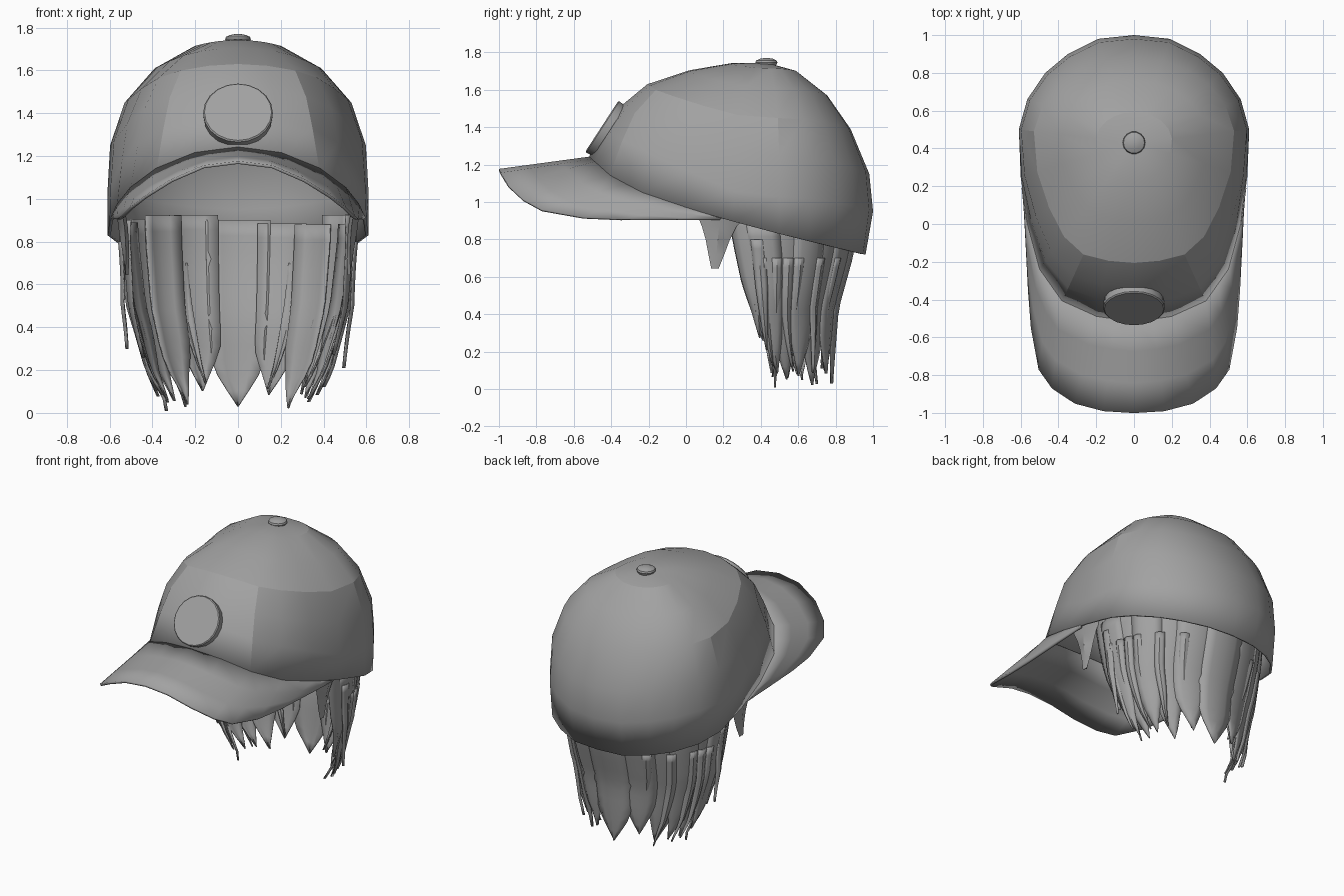
import bpy, bmesh, math, random
from mathutils import Vector

if "Cube" in bpy.data.objects:
    bpy.data.objects.remove(bpy.data.objects["Cube"])

random.seed(4)
GREY = bpy.data.materials.new("plain grey")
GREY.diffuse_color = (0.36, 0.36, 0.36, 1)
GREY.use_nodes = True
GREY.node_tree.nodes["Principled BSDF"].inputs["Base Color"].default_value = GREY.diffuse_color


def interp(x, pts):
    """Piecewise linear lookup in a list of (x, value)."""
    if x <= pts[0][0]:
        return pts[0][1]
    for (a, va), (b, vb) in zip(pts, pts[1:]):
        if x <= b:
            return va + (vb - va) * (x - a) / (b - a)
    return pts[-1][1]


def make(name, verts, faces, thick=0.0, offset=-1, angle=30):
    me = bpy.data.meshes.new(name)
    me.from_pydata([tuple(v) for v in verts], [], faces)
    bm = bmesh.new()
    bm.from_mesh(me)
    bmesh.ops.remove_doubles(bm, verts=bm.verts, dist=1e-5)
    bmesh.ops.recalc_face_normals(bm, faces=bm.faces)
    bm.to_mesh(me)
    bm.free()
    me.materials.append(GREY)
    ob = bpy.data.objects.new(name, me)
    bpy.context.collection.objects.link(ob)
    if thick:
        mod = ob.modifiers.new("thickness", 'SOLIDIFY')
        mod.thickness, mod.offset = thick, offset
    bpy.ops.object.select_all(action='DESELECT')
    ob.select_set(True)
    bpy.context.view_layer.objects.active = ob
    bpy.ops.object.shade_smooth_by_angle(angle=math.radians(angle))
    return ob


def grid(rows, closed=False):
    """Vertices and quads of a list of equally long rows."""
    n = len(rows[0])
    verts = [p for r in rows for p in r]
    faces = [(i * n + j, i * n + (j + 1) % n, (i + 1) * n + (j + 1) % n, (i + 1) * n + j)
             for i in range(len(rows) - 1) for j in range(n if closed else n - 1)]
    return verts, faces


# Cap crown: footprint, rim height and three profiles blended round the pole
POLE = Vector((0, 0.43, 1.745))
HALF = [(0, -.52), (.2, -.49), (.38, -.41), (.5, -.24), (.565, 0), (.6, .25),
        (.61, .5), (.565, .66), (.47, .8), (.35, .9), (.19, .98), (0, 1.0)]
RIM = [(-.52, 1.24), (-.49, 1.215), (-.41, 1.14), (-.24, 1.05), (0, .97),
       (.2, .91), (.5, .83), (.95, .72)]
FRONT = [(1, 1.24), (.9, 1.39), (.81, 1.52), (.67, 1.63), (.43, 1.705), (.2, 1.742)]
SIDE = [(1, .83), (1, 1.03), (.98, 1.25), (.87, 1.45), (.64, 1.61), (.33, 1.715)]
BACK = [(.93, .72), (1, .95), (.965, 1.15), (.79, 1.39), (.57, 1.57), (.28, 1.70)]
outline = HALF + [(-x, y) for x, y in HALF[-2:0:-1]]
rows = []
for k in range(6):
    row = []
    for x, y in outline:
        c = (0.43 - y) / math.hypot(x, y - 0.43)
        wf, wb = max(c, 0) ** 2, max(-c, 0) ** 2
        ws = 1 - wf - wb
        f, z = (wf * FRONT[k][i] + ws * SIDE[k][i] + wb * BACK[k][i] for i in (0, 1))
        px, py = x * f, 0.43 + (y - 0.43) * f
        row.append((px, py, interp(py, RIM) if k == 0 else z))
    rows.append(row)
verts, faces = grid(rows, closed=True)
verts.append(POLE)
n, base = len(outline), 5 * len(outline)
faces += [(base + j, base + (j + 1) % n, len(verts) - 1) for j in range(n)]
make("cap_crown", verts, faces, thick=0.015, angle=20)

# Curved brim between the rim and the outer edge
INNER = [(0, -.515), (.1, -.5), (.2, -.485), (.38, -.405), (.44, -.32), (.5, -.235),
         (.562, 0), (.575, .1), (.588, .19)]
OUTER = [(0, -1, 1.17), (.16, -.99, 1.15), (.31, -.95, 1.085), (.43, -.87, 1.01),
         (.5, -.77, .955), (.54, -.55, .915), (.555, -.35, .905), (.57, -.05, .905),
         (.58, .18, .905)]
inner = [Vector((x, y, interp(y, RIM))) for x, y in INNER]
outer = [Vector(p) for p in OUTER]


def mirrored(pts):
    return [Vector((-p.x, p.y, p.z)) for p in pts[:0:-1]] + pts


brim_rows = [mirrored([a.lerp(b, t) for a, b in zip(inner, outer)]) for t in (0, .33, .67, 1)]
make("brim", *grid(brim_rows), thick=0.014, offset=0)

# Lathed details: round front badge and top button


def lathe(name, profile, steps, centre, tilt=0.0):
    prof_rows = [[(r * math.cos(2 * math.pi * j / steps), r * math.sin(2 * math.pi * j / steps), z)
                  for j in range(steps)] for r, z in profile]
    v, f = grid(prof_rows, closed=True)
    f += [tuple(range(steps)), tuple(range(len(v) - steps, len(v)))]
    ob = make(name, v, f)
    ob.location, ob.rotation_euler = centre, (tilt, 0, 0)


lathe("badge", [(.16, -.03), (.163, .012), (.157, .018)], 20, (0, -.435, 1.395), math.radians(57))
lathe("button", [(.05, -.02), (.06, .004), (.056, .015), (.035, .024), (.012, .028)], 14,
      (0, .43, 1.742))

# Hair: strands hanging on a tapering half ellipse behind the neck
RX = [(.05, .37), (.2, .44), (.5, .52), (.8, .55), (.95, .555)]
RY = [(.05, .38), (.43, .41), (.72, .49), (.95, .525)]


def hair_point(az, z, out=0.0):
    a = math.radians(az)
    return Vector(((interp(z, RX) + out) * math.sin(a),
                   0.4 + (interp(z, RY) + out) * math.cos(a), z))


def strand(name, az, width, top, tip, drift=0.0, out=0.0, flare=0.0, taper=.7, bend=0.0):
    lines = []
    for i in range(13):
        t = i / 12
        z = top + (tip - top) * t
        s = max(0, (t - taper) / (1 - taper))
        w = width * (1 - s ** 1.4) + .3
        mid = az + drift * t + bend * s * s
        lines.append([hair_point(mid + w * u, z, out + flare * t * t - .012 * abs(2 * u))
                      for u in (-.5, -.25, 0, .25, .5)])
    make(name, *grid(lines), thick=0.006, offset=0, angle=40)


LOCKS = [(23, 26, .10, 0, .72), (42, 24, .04, 0, .7), (58, 22, .06, -2, .66),
         (74, 24, .05, -5, .62), (90, 22, .10, -12, .55), (101, 18, .26, -12, .5)]
strand("hair_back_middle", 0, 32, .9, .03, out=.004, taper=.76)
for side, label in ((1, "right"), (-1, "left")):
    for i, (az, w, tip, drift, taper) in enumerate(LOCKS):
        strand(f"hair_lock_{label}_{i}", side * az, w, .87 + random.uniform(0, .06),
               tip + random.uniform(-.02, .02), side * drift, (i % 2) * -.008, 0, taper,
               side * random.uniform(-3, 3))
    # Thin loose wisps over the tips
    for i, az in enumerate((30, 48, 64, 72, 80, 88)):
        strand(f"hair_wisp_{label}_{i}", side * az, 7, .7, random.uniform(.0, .14),
               side * -4, .004, random.uniform(-.05, .05), .45, side * random.uniform(-7, 4))
    strand(f"hair_outer_wisp_{label}", side * 92, 8, .8, .21 if side > 0 else .3,
           side * -6, .008, .05, .4, 0)

    # Pointed sideburn in front of each ear
    burn = []
    for z, y0, y1, x0, x1 in ((.93, .06, .33, .525, .565), (.87, .085, .27, .515, .56),
                              (.80, .105, .235, .51, .548), (.72, .12, .205, .508, .535),
                              (.645, .135, .175, .512, .522)):
        ym = (y0 + y1) / 2
        burn.append([(side * x, y, z) for x, y in
                     ((x0 + .015, y0), (x1, ym), (x0 + .015, y1), (x0, ym))])
    v, f = grid(burn, closed=True)
    make(f"sideburn_{label}", v, f + [(0, 1, 2, 3), (16, 17, 18, 19)])
